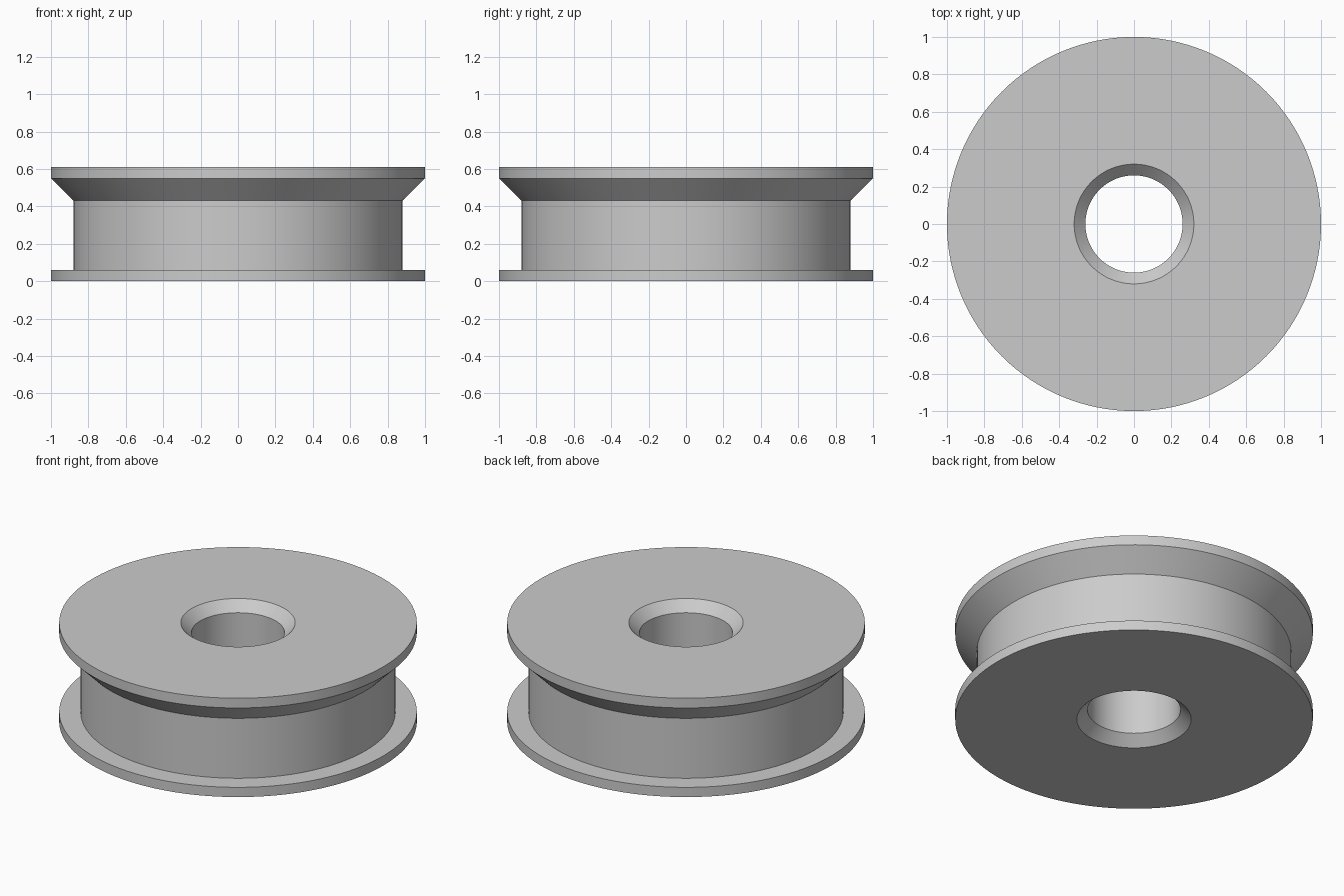
import bpy
import bmesh
from math import cos, sin, tau, radians

cube = bpy.data.objects.get("Cube")
if cube:
    bpy.data.objects.remove(cube, do_unlink=True)

SEGMENTS = 128

grey = bpy.data.materials.new("plain grey")
grey.use_nodes = True
colour = (0.6, 0.6, 0.6, 1)
grey.diffuse_color = colour
grey.node_tree.nodes["Principled BSDF"].inputs["Base Color"].default_value = colour


def lathe(name, profile):
    """Turn a closed (radius, height) outline around the z axis."""
    bm = bmesh.new()
    rings = [[bm.verts.new((r * cos(tau * i / SEGMENTS), r * sin(tau * i / SEGMENTS), z))
              for i in range(SEGMENTS)] for r, z in profile]
    for k, ring in enumerate(rings):
        following = rings[(k + 1) % len(rings)]
        for i in range(SEGMENTS):
            j = (i + 1) % SEGMENTS
            bm.faces.new((ring[i], ring[j], following[j], following[i]))
    bmesh.ops.recalc_face_normals(bm, faces=bm.faces)
    mesh = bpy.data.meshes.new(name)
    bm.to_mesh(mesh)
    bm.free()
    mesh.materials.append(grey)
    obj = bpy.data.objects.new(name, mesh)
    bpy.context.collection.objects.link(obj)
    bpy.ops.object.select_all(action="DESELECT")
    obj.select_set(True)
    bpy.context.view_layer.objects.active = obj
    bpy.ops.object.shade_smooth_by_angle(angle=radians(30))
    return obj


# Grooved roller: thin lower flange, drum, flared upper flange, chamfered bore
lathe("grooved_roller", [
    (0.32, 0), (1, 0), (1, 0.06), (0.88, 0.06),
    (0.88, 0.43), (1, 0.55), (1, 0.61), (0.32, 0.61),
    (0.26, 0.55), (0.26, 0.06),
])
